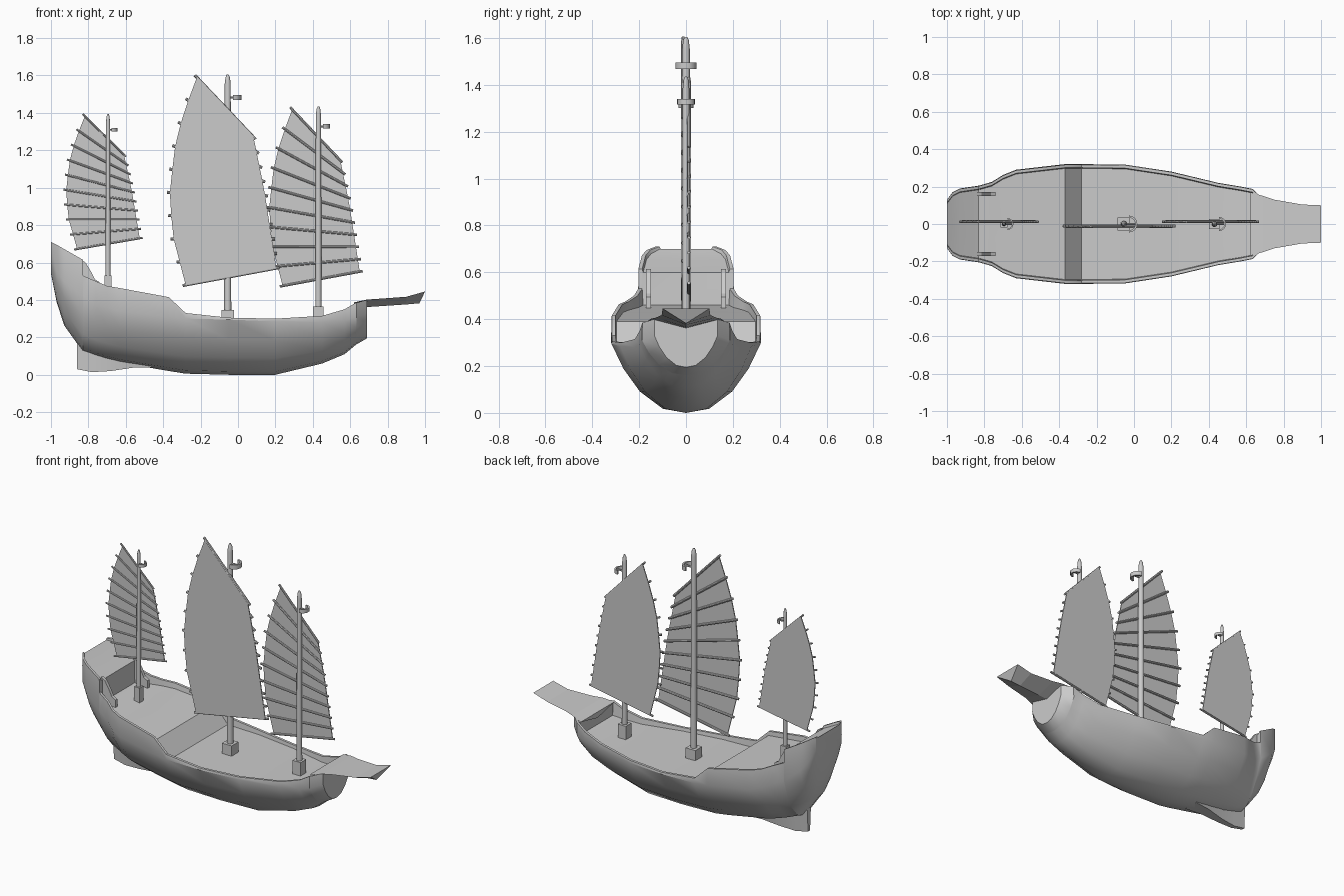
import bpy, bmesh
from math import sin, cos, pi
from mathutils import Vector

if "Cube" in bpy.data.objects:
    bpy.data.objects.remove(bpy.data.objects["Cube"])


def build(name, lofts, smooth=True):
    """One object from closed-ring lofts; each loft is a list of rings of points."""
    bm = bmesh.new()
    for rings in lofts:
        vs = [[bm.verts.new(p) for p in r] for r in rings]
        n = len(vs[0])
        for a, b in zip(vs, vs[1:]):
            for i in range(n):
                j = (i + 1) % n
                bm.faces.new((a[i], a[j], b[j], b[i]))
        bm.faces.new(vs[0])
        bm.faces.new(vs[-1])
    bmesh.ops.recalc_face_normals(bm, faces=bm.faces)
    me = bpy.data.meshes.new(name)
    bm.to_mesh(me)
    bm.free()
    ob = bpy.data.objects.new(name, me)
    bpy.context.collection.objects.link(ob)
    if smooth:
        bpy.ops.object.select_all(action='DESELECT')
        ob.select_set(True)
        bpy.context.view_layer.objects.active = ob
        bpy.ops.object.shade_smooth_by_angle(angle=0.6)
    return ob


def rod(p, q, r, n=8):
    p, q = Vector(p), Vector(q)
    rot = (q - p).to_track_quat('Z', 'Y')
    circ = [rot @ Vector((r * cos(2 * pi * i / n), r * sin(2 * pi * i / n), 0)) for i in range(n)]
    return [[c + p for c in circ], [c + q for c in circ]]


def prism(outline, y0, y1):
    return [[(x, y, z) for x, z in outline] for y in (y0, y1)]


def mirrored(half):
    """Close a half section (centre point first and last) over y."""
    return half + [(x, -y, z) for x, y, z in half[-2:0:-1]]


# Hull with bulwarks, stepped deck and raised stern: x, half width, keel, knuckle, rail, deck
stations = [
    (-1.0, .13, .54, .63, .71, .70), (-.97, .17, .39, .55, .695, .68),
    (-.93, .19, .265, .50, .672, .655), (-.83, .205, .125, .42, .615, .60),
    (-.828, .205, .125, .42, .53, .46), (-.76, .225, .10, .38, .50, .45),
    (-.70, .262, .082, .36, .475, .44), (-.63, .29, .065, .34, .463, .43),
    (-.37, .32, .02, .31, .415, .39), (-.28, .32, .006, .30, .33, .285),
    (-.05, .318, 0, .295, .305, .28), (.2, .28, 0, .285, .30, .28),
    (.45, .22, .06, .28, .315, .28), (.57, .20, .11, .29, .35, .29),
    (.63, .188, .16, .31, .385, .30), (.633, .188, .162, .31, .385, .38),
    (.69, .135, .195, .33, .40, .395)]
shape = [(0, 0), (.31, .06), (.62, .31), (.84, .64), (1, 1)]
rings = []
for x, w, keel, knuckle, rail, deck in stations:
    half = [(x, w * a, keel + (knuckle - keel) * b) for a, b in shape]
    half += [(x, w * .99, rail), (x, w * .99 - .016, rail), (x, w * .99 - .02, deck), (x, 0, deck)]
    rings.append(mirrored(half))
build("hull", [rings])

# Skeg under the stern
skeg = [(-.45, .10, .04), (-.56, .075, .038), (-.68, .045, .02), (-.78, .03, .014), (-.862, .02, .03)]
build("skeg", [[[(x, w, .2), (x, w * .5, z), (x, -w * .5, z), (x, -w, .2)] for x, w, z in skeg]])

# Flat-topped prow with a V underside: x, half width, top, keel x, keel z
prow = [(.62, .17, .387, .62, .35), (.69, .15, .402, .69, .362), (.75, .13, .406, .75, .366),
        (.90, .104, .417, .90, .376), (1.0, .10, .445, .97, .382)]
build("prow", [[[(x, w, z), (kx, 0, kz), (x, -w, z)] for x, w, z, kx, kz in prow]], False)

# Curved brackets against the stern bulkhead
fin = [(-.84, .43), (-.84, .615), (-.815, .60), (-.785, .55), (-.765, .51), (-.74, .495), (-.74, .43)]
build("stern_brackets", [prism(fin, s * .15, s * .17) for s in (-1, 1)], False)

# Sail edges, relative to mast and sail foot
LEFT = [(-.225, 0), (-.295, .27), (-.31, .485), (-.285, .725), (-.24, .91), (-.165, 1.11)]
RIGHT = [(.26, .09), (.195, .51), (.138, .79)]
LEVELS = 10


def along(edge, t):
    z = edge[0][1] + t * (edge[-1][1] - edge[0][1])
    for (x0, z0), (x1, z1) in zip(edge, edge[1:]):
        if z <= z1 + 1e-6:
            return x0 + (x1 - x0) * (z - z0) / (z1 - z0), z
    return edge[-1]


def rig(name, mx, sail_x, foot, sx, sz, side, base, top, r, box, box_top, ring_z):
    # Sail panel
    def edge(e):
        return [(sail_x + x * sx, foot + z * sz)
                for x, z in (along(e, i / (LEVELS - 1)) for i in range(LEVELS))]
    left, right = edge(LEFT), edge(RIGHT)
    y = side * .018
    build(name + "_sail", [prism(left + right[::-1], y - .003, y + .003)], False)
    # Battens on the mast side of the sail
    rods = []
    for (x0, z0), (x1, z1) in zip(left, right):
        a, b = Vector((x0, side * .012, z0)), Vector((x1, side * .012, z1))
        d = (b - a).normalized() * .016
        rods.append(rod(a - d, b + d, .008 * sx))
    build(name + "_battens", rods)
    # Mast with pointed head
    prof = [(base, r * 1.2), (top - .05, r), (top - .015, r * .75), (top, r * .3)]
    build(name + "_mast", [[[(mx + q * cos(k * pi / 6), q * sin(k * pi / 6), z)
                             for k in range(12)] for z, q in prof]])
    # Mast step
    h = box / 2
    build(name + "_mast_step", [[[(mx + a * h, b * h, z) for a, b in
                                  ((-1, -1), (1, -1), (1, 1), (-1, 1))] for z in (base, box_top)]], False)
    # Half hoop at the masthead, with a cross bar tying it to the mast
    ro, ri, hh, cx = .045 * sx, .034 * sx, .014 * sx, mx + .028 * sx
    hoop = []
    for k in range(9):
        a = -pi / 2 + k * pi / 8
        hoop.append([(cx + q * cos(a), q * sin(a), ring_z + z)
                     for q, z in ((ri, -hh), (ro, -hh), (ro, hh), (ri, hh))])
    bar = rod((mx, 0, ring_z), (cx + ri, 0, ring_z), .006 * sx)
    build(name + "_masthead_hoop", [hoop, bar])


rig("main", -.055, -.055, .48, 1, 1, -1, .275, 1.605, .016, .068, .345, 1.482)
rig("fore", .43, .43, .475, .85, .85, 1, .275, 1.435, .014, .056, .365, 1.328)
rig("mizzen", -.695, -.705, .672, .69, .64, 1, .43, 1.395, .011, .038, .53, 1.31)
